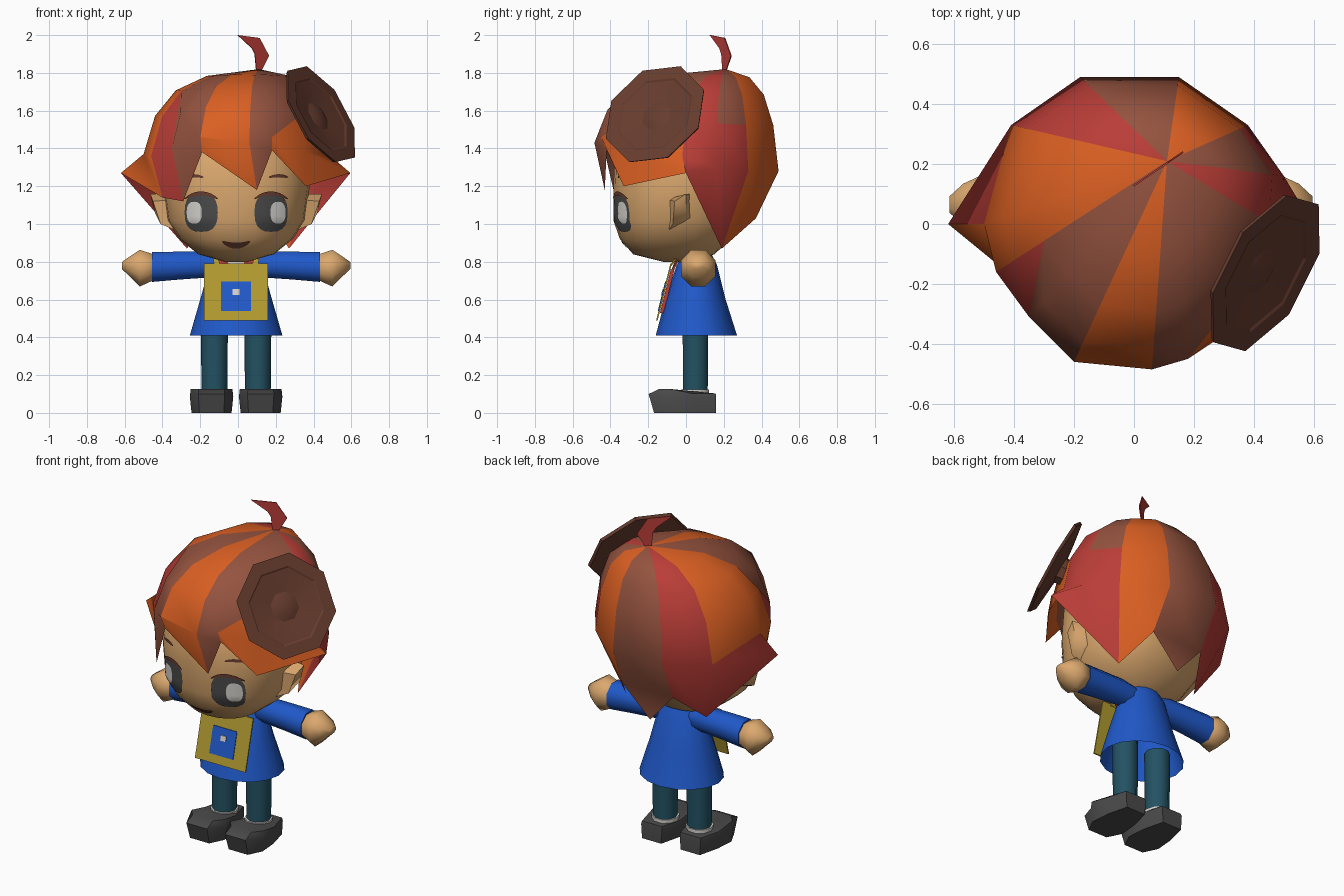
import bpy, bmesh, math
from mathutils import Vector

if "Cube" in bpy.data.objects:
    bpy.data.objects.remove(bpy.data.objects["Cube"])

CX = -0.01  # body centre line


def colour(name, hexa):
    m = bpy.data.materials.new(name)
    c = [int(hexa[i:i + 2], 16) / 255 for i in (0, 2, 4)]
    m.diffuse_color = [v / 12.92 if v < 0.04 else ((v + 0.055) / 1.055) ** 2.4 for v in c] + [1]
    m.use_nodes = True
    m.node_tree.nodes["Principled BSDF"].inputs["Base Color"].default_value = m.diffuse_color
    return m


ORANGE, BROWN, RED = colour("orange", "DA5F22"), colour("hair brown", "95533F"), colour("red", "BA3D37")
SKIN, DARK, BLUE = colour("skin", "DBA86E"), colour("dark brown", "673C2E"), colour("blue", "2059CA")
TEAL, GREY = colour("teal", "235263"), colour("charcoal", "4A4A4A")
YELLOW, WHITE = colour("mustard", "B29B30"), colour("white", "D6D3CD")


def make(name, verts, faces, mats, ids=None, angle=40):
    """Mesh object with tidy normals and angle-limited smoothing."""
    me = bpy.data.meshes.new(name)
    me.from_pydata([tuple(v) for v in verts], [], faces)
    for m in mats:
        me.materials.append(m)
    for i, p in enumerate(me.polygons):
        p.material_index = ids[i] if ids else 0
    bm = bmesh.new()
    bm.from_mesh(me)
    bmesh.ops.recalc_face_normals(bm, faces=bm.faces)
    bm.to_mesh(me)
    bm.free()
    ob = bpy.data.objects.new(name, me)
    bpy.context.collection.objects.link(ob)
    bpy.ops.object.select_all(action='DESELECT')
    ob.select_set(True)
    bpy.context.view_layer.objects.active = ob
    bpy.ops.object.shade_smooth_by_angle(angle=math.radians(angle))
    return ob


def skin(name, rings, mat, angle=40, cap=True):
    """Surface through rings that share a point count."""
    n = len(rings[0])
    verts = [p for r in rings for p in r]
    faces = [(k * n + i, k * n + (i + 1) % n, (k + 1) * n + (i + 1) % n, (k + 1) * n + i)
             for k in range(len(rings) - 1) for i in range(n)]
    if cap:
        faces += [tuple(range(n))[::-1], tuple(range(len(verts) - n, len(verts)))]
    return make(name, verts, faces, [mat], angle=angle)


def spow(v, p):
    return math.copysign(abs(v) ** (2 / p), v)


def level(z, rx, yf, yb, n, p=2.0, cx=CX):
    """Rounded horizontal ring from half width, front y and back y."""
    yc, ry = (yf + yb) / 2, (yb - yf) / 2
    return [(cx + rx * spow(math.cos(2 * math.pi * i / n), p),
             yc + ry * spow(math.sin(2 * math.pi * i / n), p), z) for i in range(n)]


def slab(name, pts, offset, mat):
    """Flat outline thickened by an offset vector."""
    return skin(name, [pts, [Vector(p) + Vector(offset) for p in pts]], mat, 20)


# head
HEAD = [(.80, .06, -.12, .06), (.84, .20, -.28, .15), (.92, .30, -.35, .24), (1.02, .365, -.385, .31),
        (1.2, .39, -.385, .34), (1.38, .38, -.375, .34), (1.6, .27, -.22, .28)]
HP = 2.3
skin("head", [level(*h, 24, HP) for h in HEAD], SKIN, 60)


def face_y(x, z):
    for a, b in zip(HEAD, HEAD[1:]):
        if a[0] <= z <= b[0]:
            t = (z - a[0]) / (b[0] - a[0])
            rx, yf, yb = (a[i] + t * (b[i] - a[i]) for i in (1, 2, 3))
            k = max(0, 1 - min(1, abs(x - CX) / rx) ** HP) ** (1 / HP)
            return (yf + yb) / 2 - (yb - yf) / 2 * k
    return 0


def patch(name, x, z, rx, rz, mat, lift=.005, bend=0, p=2.0, n=20):
    """Thin painted oval hugging the face; bend curves it up or down."""
    pts = [(0, 0)] + [(f * spow(math.cos(2 * math.pi * i / n), p), f * spow(math.sin(2 * math.pi * i / n), p))
                      for f in (.33, .67, 1) for i in range(n)]
    verts = []
    for u, v in pts:
        px, pz = x + u * rx, z + v * rz + bend * u * u
        verts.append((px, face_y(px, pz) - lift, pz))
    faces = [(0, 1 + i, 1 + (i + 1) % n) for i in range(n)]
    faces += [(1 + k * n + i, 1 + k * n + (i + 1) % n, 1 + (k + 1) * n + (i + 1) % n, 1 + (k + 1) * n + i)
              for k in range(2) for i in range(n)]
    ob = make(name, verts, faces, [mat], angle=60)
    if ob.data.polygons[0].normal.y > 0:
        ob.data.flip_normals()


# face details, both sides
patch("mouth", CX, .885, .075, .016, DARK, bend=.022)
for s, side in ((-1, "left"), (1, "right")):
    patch(side + "_eye", CX + s * .185, 1.06, .088, .102, GREY, p=2.6)
    patch(side + "_eye_white", CX + s * .222, 1.06, .04, .058, WHITE, .008, p=2.6)
    patch(side + "_lash", CX + s * .185, 1.162, .09, .011, DARK, .009, bend=-.03)
    patch(side + "_brow", CX + s * .225, 1.255, .052, .009, DARK, bend=-.008)
    # ear: four-sided wedge swept outwards
    root = [(CX + s * .33, y, z) for y, z in ((-.10, 1.13), (.03, 1.16), (.03, 1.02), (-.09, .97))]
    tip = [(CX + s * x, y, z) for x, y, z in
           ((.44, -.06, 1.12), (.455, .0, 1.16), (.43, .0, 1.06), (.40, -.07, 1.0))]
    skin(side + "_ear", [root, tip], SKIN, 60)

# hair: columns fan out from a crown point; x, y, z at the widest place, then the hem point
POLE = Vector((.11, .21, 1.82))
COLS = [(-.20, -.46, 1.46, -.19, -.43, 1.38), (.06, -.485, 1.43, .10, -.43, 1.18),
        (.18, -.45, 1.46, .18, -.42, 1.39), (.36, -.31, 1.38, .36, -.33, 1.20),
        (.49, -.02, 1.36, .595, .0, 1.27), (.50, .16, 1.30, .44, .09, 1.08),
        (.38, .33, 1.28, .27, .19, .87), (.15, .49, 1.28, .17, .37, 1.03),
        (-.18, .49, 1.28, -.17, .37, 1.03), (-.41, .33, 1.28, -.27, .19, .87),
        (-.50, .0, 1.37, -.62, .0, 1.27), (-.46, -.16, 1.36, -.40, -.18, 1.14),
        (-.35, -.31, 1.40, -.29, -.37, 1.12)]
# colour from crown to hem per stripe: o orange, b brown, r red
STRIPES = "ooooo bbbbb bbboo bbboo rrrrr bbbrr ooooo bbbbb rrrrr oooor ooooo bbrrr bbbbb".split()
TIPS = {7: (-.01, .36, .85)}
DOME = [(.45, .08), (.72, .25), (.90, .55), (1, 1)]
verts, faces, ids, n = [POLE], [], [], len(COLS)
for x, y, z, hx, hy, hz in COLS:
    for f, g in DOME:
        verts.append((POLE.x + (x - POLE.x) * f, POLE.y + (y - POLE.y) * f, POLE.z + (z - POLE.z) * g))
    verts.append((hx, hy, hz))
for i in range(n):
    a, b = 1 + i * 5, 1 + (i + 1) % n * 5
    new = [(0, a, b)] + [(a + k, a + k + 1, b + k + 1, b + k) for k in range(4)]
    cols = ["obr".index(c) for c in STRIPES[i]]
    if i == 2:     # slanted colour edge beside the fringe notch
        new[3] = (a + 2, a + 3, b + 2)
        cols[3] = 1
        new.append((a + 3, b + 3, b + 2))
        cols.append(0)
    elif i == 11:  # slanted colour edge on the side lock
        new[2:4] = [(a + 1, b + 3, b + 2, b + 1), (a + 1, a + 2, a + 3, b + 3)]
        cols[2:4] = [1, 2]
    if i in TIPS:
        verts.append(TIPS[i])
        new.append((a + 4, len(verts) - 1, b + 4))
        cols.append(cols[-1])
    faces += new
    ids += cols
make("hair", verts, faces, [ORANGE, BROWN, RED], ids, 35)

# hair tuft: thin curved blade on the crown
blade = [(.0, 2.0), (.115, 1.985), (.165, 1.89), (.115, 1.79), (.10, 1.79), (.09, 1.90), (.075, 1.93)]
slab("hair_tuft", [(x, .125 + .68 * x, z) for x, z in blade], (-.003, .005, 0), RED)

# octagonal hair ornament: shallow dished plate with a small boss and a neck into the hair
N = Vector((.77, -.44, .47)).normalized()
U = N.cross(Vector((0, 0, 1))).normalized()
V = N.cross(U)
C = Vector((.438, -.163, 1.58))


def octagon(r, d, turn=.65):
    return [C + N * d + (U * math.cos(t) + V * math.sin(t)) * r
            for t in [math.pi / 4 * (i + turn) for i in range(8)]]


skin("hair_ornament", [octagon(r, d) for r, d in
                       ((.07, -.10), (.08, -.04), (.29, -.012), (.298, .004), (.225, .004), (.215, -.002),
                        (.085, -.018), (.05, -.005))], DARK, 22)

# flared coat, open underneath
skin("coat", [level(*r, 16) for r in
              ((.41, .245, -.16, .27), (.60, .19, -.11, .21),
               (.78, .14, -.05, .165), (.87, .085, .0, .12))], BLUE, cap=False)


def tube(name, s, rings, mat, n=8):
    """Limb running sideways; rings are distance, z, half depth, half height."""
    skin(name, [[(CX + s * x, .065 + ry * math.cos(2 * math.pi * (i + .5) / n),
                  z + rz * math.sin(2 * math.pi * (i + .5) / n)) for i in range(n)]
                for x, z, ry, rz in rings], mat, 60)


# limbs
SOLE = [(-.07, .16), (.07, .16), (.105, .03), (.115, -.09), (.07, -.18), (-.07, -.18), (-.115, -.09), (-.105, .03)]
for s, side in ((-1, "left"), (1, "right")):
    tube(side + "_sleeve", s, ((.08, .78, .06, .07), (.16, .785, .07, .075), (.30, .78, .075, .08),
                               (.445, .772, .085, .085)), BLUE)
    tube(side + "_hand", s, ((.42, .77, .06, .06), (.45, .77, .085, .08), (.51, .766, .10, .105),
                             (.56, .775, .075, .06), (.605, .78, .03, .02)), SKIN)
    lx = CX + s * .115
    skin(side + "_leg", [level(z, r, .05 - r, .05 + r, 10, cx=lx) for z, r in ((.09, .068), (.5, .072))], TEAL)
    skin(side + "_sock", [level(z, .078, -.03, .125, 10, cx=lx) for z in (.07, .124)], WHITE)
    fx = CX + s * .13
    # shoe: narrow sole, near-vertical walls and a top that rises to the toe
    skin(side + "_shoe", [
        [(fx + x * .92, y * (.94 if y < 0 else 1), 0) for x, y in SOLE],
        [(fx + x, y * (1.1 if y < -.1 else 1), .085 if y > -.1 else .10) for x, y in SOLE],
        [(fx + x * .96, y * (.78 if y < -.1 else .98), .103 if y > 0 else .127) for x, y in SOLE]], GREY, 50)


# hanging front pouch, lying on the sloping coat
def sloped(x0, x1, z0, z1, lift):
    return [(x, -.15 + (z - .49) * .25 - lift, z) for x, z in ((x0, z0), (x1, z0), (x1, z1), (x0, z1))]


slab("pouch", sloped(-.18, .16, .49, .79, 0), (0, -.008, 0), YELLOW)
slab("necktie", sloped(-.06, .04, .53, .76, -.022), (0, -.02, 0), RED)
slab("pouch_panel", sloped(-.09, .07, .54, .695, .008), (0, -.004, 0), BLUE)
slab("pouch_clasp", sloped(-.028, .008, .625, .655, .012), (0, -.004, 0), WHITE)
for s, side in ((-1, "left"), (1, "right")):
    slab(side + "_strap", [(CX + s * x, y, z) for x, y, z in
                           ((.115, -.075, .78), (.085, -.075, .78), (.10, -.02, .86), (.13, -.02, .86))],
         (0, -.01, 0), YELLOW)
    slab(side + "_neckerchief", [(CX + s * x, y, z) for x, y, z in
                                 ((.035, -.062, .76), (.085, -.062, .76), (.10, -.01, .86), (.055, -.03, .86))],
         (0, -.01, 0), RED)
    slab(side + "_collar", [(CX + s * x, y, z) for x, y, z in
                            ((.0, -.066, .76), (.04, -.066, .76), (.06, -.01, .86), (.0, -.03, .86))],
         (0, -.01, 0), WHITE)
